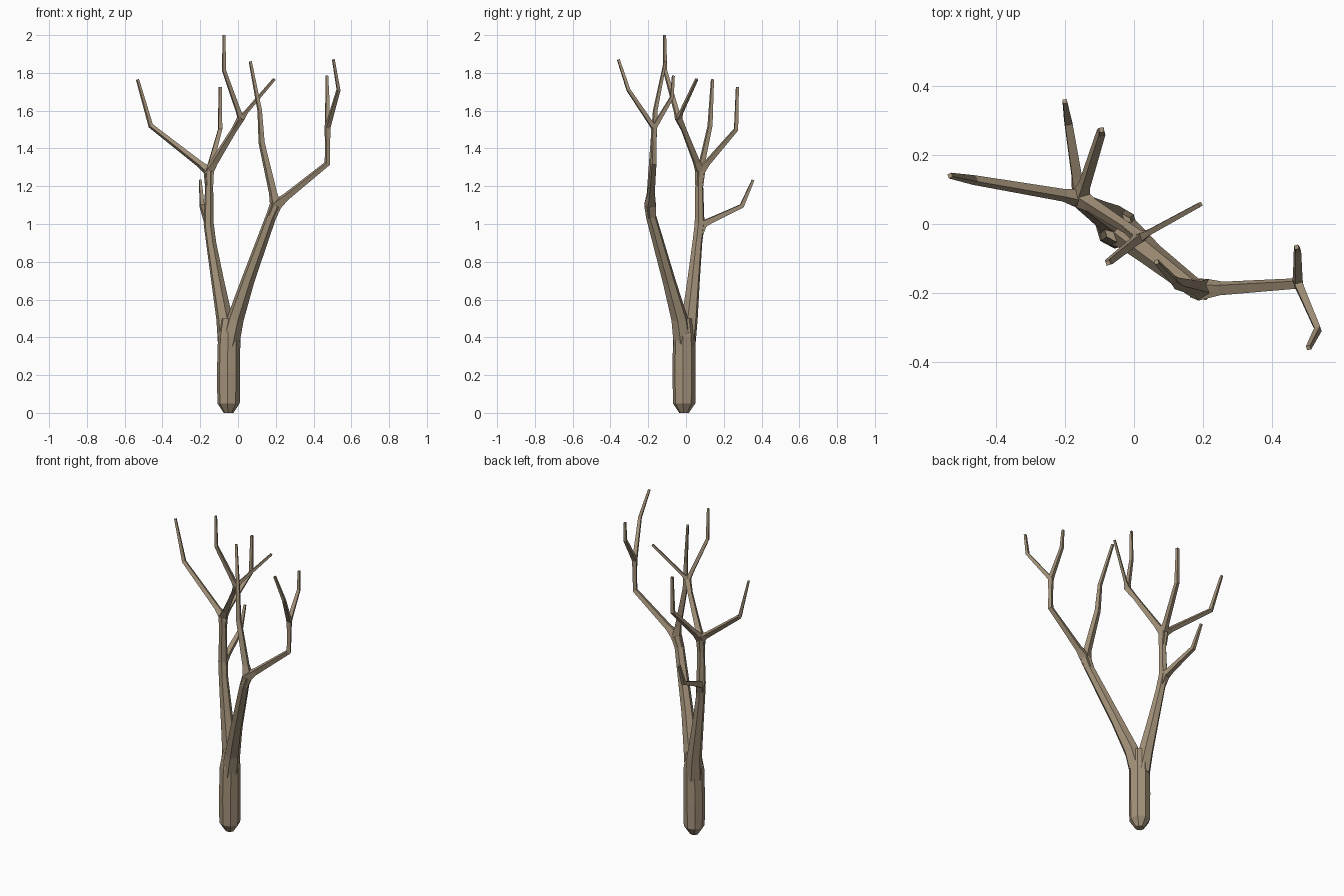
import bpy
import bmesh
import math
from mathutils import Vector

cube = bpy.data.objects.get("Cube")
if cube:
    bpy.data.objects.remove(cube, do_unlink=True)

# Bark material
bark = bpy.data.materials.new("bark_tan")
bark.use_nodes = True
colour = (0.37, 0.29, 0.195, 1)
bark.diffuse_color = colour
bark.node_tree.nodes["Principled BSDF"].inputs["Base Color"].default_value = colour
bark.node_tree.nodes["Principled BSDF"].inputs["Roughness"].default_value = 0.9


def tube(name, path, sides):
    """Flat-faced tapering tube through (x, y, z, radius) points."""
    centres = [Vector(p[:3]) for p in path]
    widen = math.pi / (sides * math.sin(math.pi / sides))
    bm = bmesh.new()
    rings = []
    axis = Vector((1, 0.3, 0))
    last = len(path) - 1
    for i, centre in enumerate(centres):
        into = (centre - centres[max(i - 1, 0)]).normalized()
        out = (centres[min(i + 1, last)] - centre).normalized()
        tangent = (into + out).normalized()
        axis = (axis - tangent * axis.dot(tangent)).normalized()
        other = tangent.cross(axis)
        ring = []
        for k in range(sides):
            turn = math.tau * (k + 0.5) / sides
            offset = axis * math.cos(turn) + other * math.sin(turn)
            ring.append(bm.verts.new(centre + offset * path[i][3] * widen))
        rings.append(ring)
    for low, high in zip(rings, rings[1:]):
        for k in range(sides):
            n = (k + 1) % sides
            bm.faces.new((low[k], low[n], high[n], high[k]))
    bm.faces.new(rings[0][::-1])
    bm.faces.new(rings[-1])
    bmesh.ops.recalc_face_normals(bm, faces=bm.faces[:])
    mesh = bpy.data.meshes.new(name)
    bm.to_mesh(mesh)
    bm.free()
    mesh.materials.append(bark)
    obj = bpy.data.objects.new(name, mesh)
    bpy.context.collection.objects.link(obj)
    return obj


def twig(name, root, joint, path):
    """Four-sided branch that bends out of its parent through a flared joint."""
    j, first = Vector(joint[:3]), Vector(path[0][:3])
    collar = j + (first - j).normalized() * joint[3] * 2.2
    tube(name, [root, joint, (*collar, path[0][3] * 1.3)] + path, 4)


# Trunk with a rounded foot
tube("trunk", [
    (-0.05, -0.01, 0.0, 0.025), (-0.05, -0.01, 0.05, 0.058),
    (-0.05, -0.01, 0.22, 0.06), (-0.047, -0.01, 0.4, 0.058),
    (-0.045, -0.01, 0.5, 0.042)], 8)

# Two main limbs
right_root = (-0.153, 0.07, 1.2, 0.021)
right_joint = (-0.155, 0.075, 1.28, 0.027)
tube("right_limb", [
    (-0.055, 0.0, 0.36, 0.05), (-0.072, 0.02, 0.5, 0.042),
    (-0.108, 0.04, 0.7, 0.033), (-0.142, 0.06, 0.9, 0.026),
    (-0.155, 0.072, 1.0, 0.026), right_root, right_joint], 6)

left_root = (0.175, -0.185, 1.04, 0.027)
left_joint = (0.2, -0.19, 1.1, 0.031)
tube("left_limb", [
    (-0.045, -0.015, 0.36, 0.05), (-0.013, -0.035, 0.5, 0.043),
    (0.052, -0.09, 0.7, 0.034), left_root, left_joint], 6)

# Branches of the right limb
twig("low_back_branch", (-0.146, 0.063, 0.93, 0.022), (-0.158, 0.09, 1.0, 0.024), [
    (-0.19, 0.295, 1.095, 0.014), (-0.2, 0.355, 1.232, 0.008)])
twig("outer_right_branch", right_root, right_joint, [
    (-0.462, 0.127, 1.52, 0.013), (-0.532, 0.14, 1.765, 0.008)])
twig("back_branch", right_root, right_joint, [
    (-0.095, 0.265, 1.5, 0.013), (-0.094, 0.272, 1.725, 0.009)])
fork_root = (-0.02, -0.012, 1.5, 0.015)
fork_joint = (0.015, -0.04, 1.56, 0.019)
twig("inner_branch", right_root, right_joint, [fork_root, fork_joint])
twig("inner_twig_side", fork_root, fork_joint, [(0.192, 0.057, 1.767, 0.008)])
twig("inner_twig_top", fork_root, fork_joint, [
    (-0.073, -0.11, 1.81, 0.011), (-0.075, -0.113, 2.0, 0.008)])

# Branches of the left limb
twig("middle_branch", left_root, left_joint, [
    (0.125, -0.172, 1.43, 0.016), (0.115, -0.163, 1.6, 0.012),
    (0.065, -0.11, 1.86, 0.008)])
tip_root = (0.474, -0.17, 1.44, 0.013)
tip_joint = (0.474, -0.17, 1.51, 0.016)
twig("outer_left_branch", left_root, left_joint, [
    (0.473, -0.172, 1.32, 0.015), tip_root, tip_joint])
twig("outer_twig_back", tip_root, tip_joint, [
    (0.473, -0.075, 1.67, 0.011), (0.47, -0.067, 1.785, 0.008)])
twig("outer_twig_front", tip_root, tip_joint, [
    (0.532, -0.305, 1.71, 0.011), (0.505, -0.358, 1.87, 0.008)])
